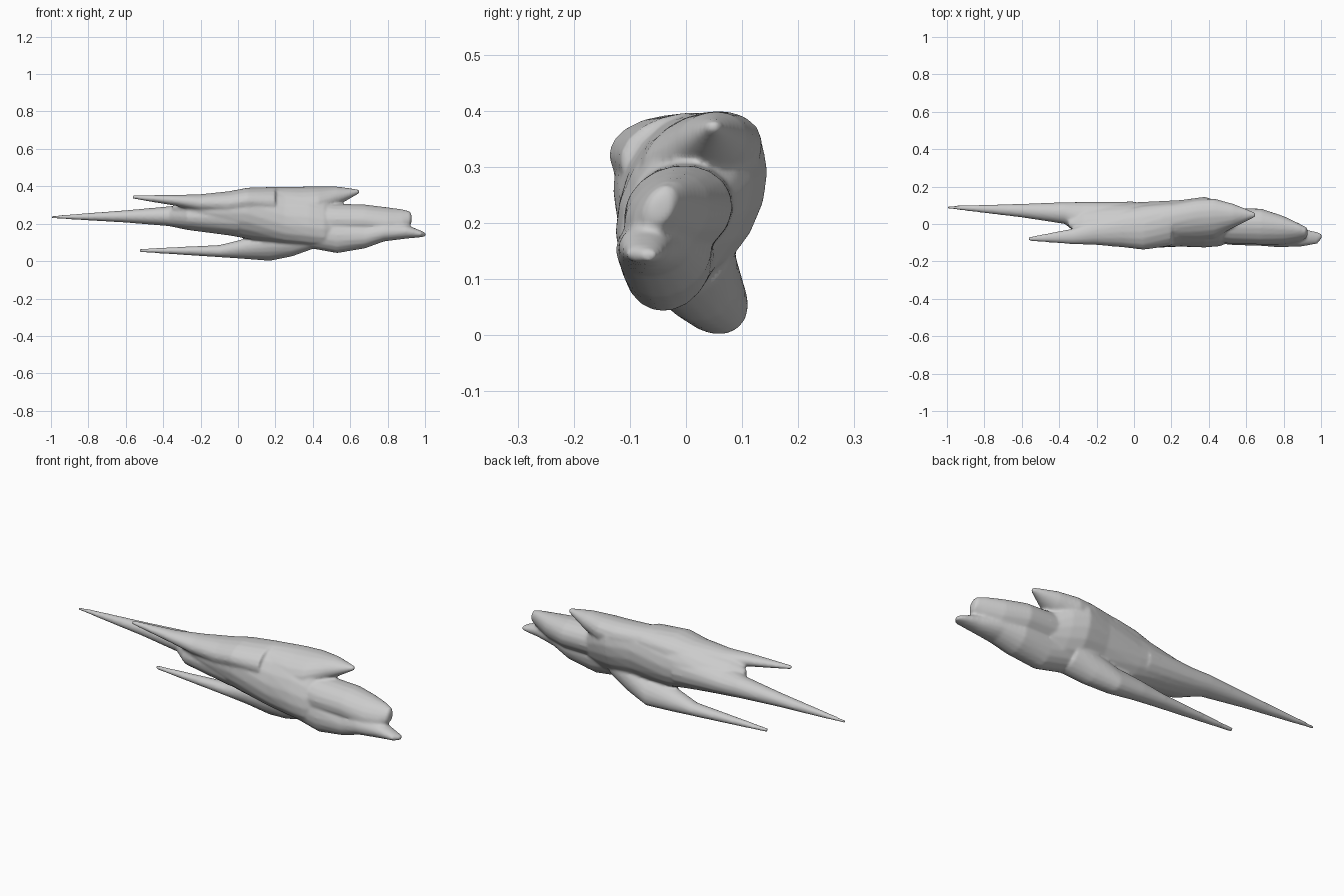
import bpy, bmesh, math

cube = bpy.data.objects.get("Cube")
if cube:
    bpy.data.objects.remove(cube, do_unlink=True)

grey = bpy.data.materials.new("stone_grey")
grey.use_nodes = True
colour = (0.6, 0.6, 0.6, 1)
grey.diffuse_color = colour
grey.node_tree.nodes["Principled BSDF"].inputs["Base Color"].default_value = colour

SIDES = 18


def loft(name, sections):
    """Skin elliptical rings along x; each section is (x, y0, y1, z0, z1, lean),
    where lean shears the ring sideways towards its top."""
    bm = bmesh.new()
    rings = []
    for x, y0, y1, z0, z1, lean in sections:
        ring = []
        for i in range(SIDES):
            a = 2 * math.pi * i / SIDES
            c, s = math.cos(a), math.sin(a)
            y = (y0 + y1) / 2 + c * (y1 - y0) / 2 + lean * s
            ring.append(bm.verts.new((x, y, (z0 + z1) / 2 + s * (z1 - z0) / 2)))
        rings.append(ring)
    for r, q in zip(rings, rings[1:]):
        for i in range(SIDES):
            j = (i + 1) % SIDES
            bm.faces.new((r[i], r[j], q[j], q[i]))
    bm.faces.new(rings[0])
    bm.faces.new(rings[-1])
    bmesh.ops.recalc_face_normals(bm, faces=bm.faces)
    mesh = bpy.data.meshes.new(name)
    bm.to_mesh(mesh)
    bm.free()
    mesh.materials.append(grey)
    ob = bpy.data.objects.new(name, mesh)
    bpy.context.collection.objects.link(ob)
    return ob


# Thick core that the shards grow from
core = loft("shard_body", [
    (-.35, -.010, .030, .255, .300, -.01),
    (-.27, -.070, .090, .180, .335, -.03),
    (-.12, -.105, .110, .150, .358, -.02),
    (.05, -.130, .118, .118, .393, -.01),
    (.25, -.118, .125, .092, .398, .03),
    (.38, -.118, .138, .078, .398, .045),
    (.46, -.110, .110, .075, .370, .045),
    (.54, -.080, .070, .100, .300, .03)])

# Long middle tail
tail = loft("main_tail", [
    (-1.00, .083, .097, .229, .242, 0),
    (-.60, .035, .108, .206, .272, 0),
    (-.37, .000, .117, .187, .293, 0),
    (-.27, -.080, .118, .166, .305, 0),
    (0, -.115, .120, .130, .340, 0)])

# Upper tail
upper = loft("upper_tail", [
    (-.565, -.090, -.070, .334, .352, 0),
    (-.33, -.108, -.025, .295, .354, 0),
    (-.20, -.112, .030, .260, .358, 0),
    (-.05, -.126, .080, .240, .374, 0),
    (.05, -.138, .100, .250, .393, 0),
    (.20, -.115, .110, .250, .398, .02)])

# Crest pointing forward over the snout
crest = loft("crest", [
    (.15, -.080, .100, .250, .396, .01),
    (.34, -.085, .130, .220, .399, .03),
    (.43, -.075, .132, .235, .400, .03),
    (.53, -.020, .108, .295, .399, .01),
    (.65, .038, .060, .364, .382, 0)])

# Lower tail sweeping back underneath
lower = loft("lower_shard", [
    (-.525, .060, .080, .048, .066, 0),
    (-.10, .030, .106, .021, .086, 0),
    (.03, .005, .110, .012, .118, -.01),
    (.17, -.030, .108, .001, .150, -.02),
    (.29, -.055, .095, .025, .190, 0),
    (.40, -.080, .080, .065, .220, .02)])

# Blunt upper snout
snout = loft("snout", [
    (.35, -.095, .090, .120, .330, .02),
    (.52, -.105, .085, .140, .308, .01),
    (.68, -.110, .082, .140, .303, .01),
    (.80, -.108, .040, .140, .288, .02),
    (.88, -.092, .000, .160, .277, .02),
    (.92, -.075, -.018, .190, .266, .01),
    (.928, -.062, -.025, .205, .245, 0)])

# Lower jaw ending in a point
jaw = loft("jaw", [
    (.35, -.095, .070, .075, .260, .01),
    (.53, -.112, .050, .042, .240, .01),
    (.68, -.116, .045, .068, .220, .015),
    (.78, -.125, .015, .105, .215, .01),
    (.90, -.120, -.025, .120, .195, 0),
    (.98, -.106, -.043, .128, .162, 0),
    (1.003, -.078, -.052, .133, .152, 0)])

# Fuse the pieces into one continuous, softly blended form
bpy.ops.object.select_all(action="DESELECT")
for ob in (core, tail, upper, crest, lower, snout, jaw):
    ob.select_set(True)
bpy.context.view_layer.objects.active = core
bpy.ops.object.join()
fuse = core.modifiers.new("fuse", "REMESH")
fuse.mode = "VOXEL"
fuse.voxel_size = 0.007
fuse.use_smooth_shade = True
blend = core.modifiers.new("blend", "SMOOTH")
blend.factor = 0.5
blend.iterations = 6
